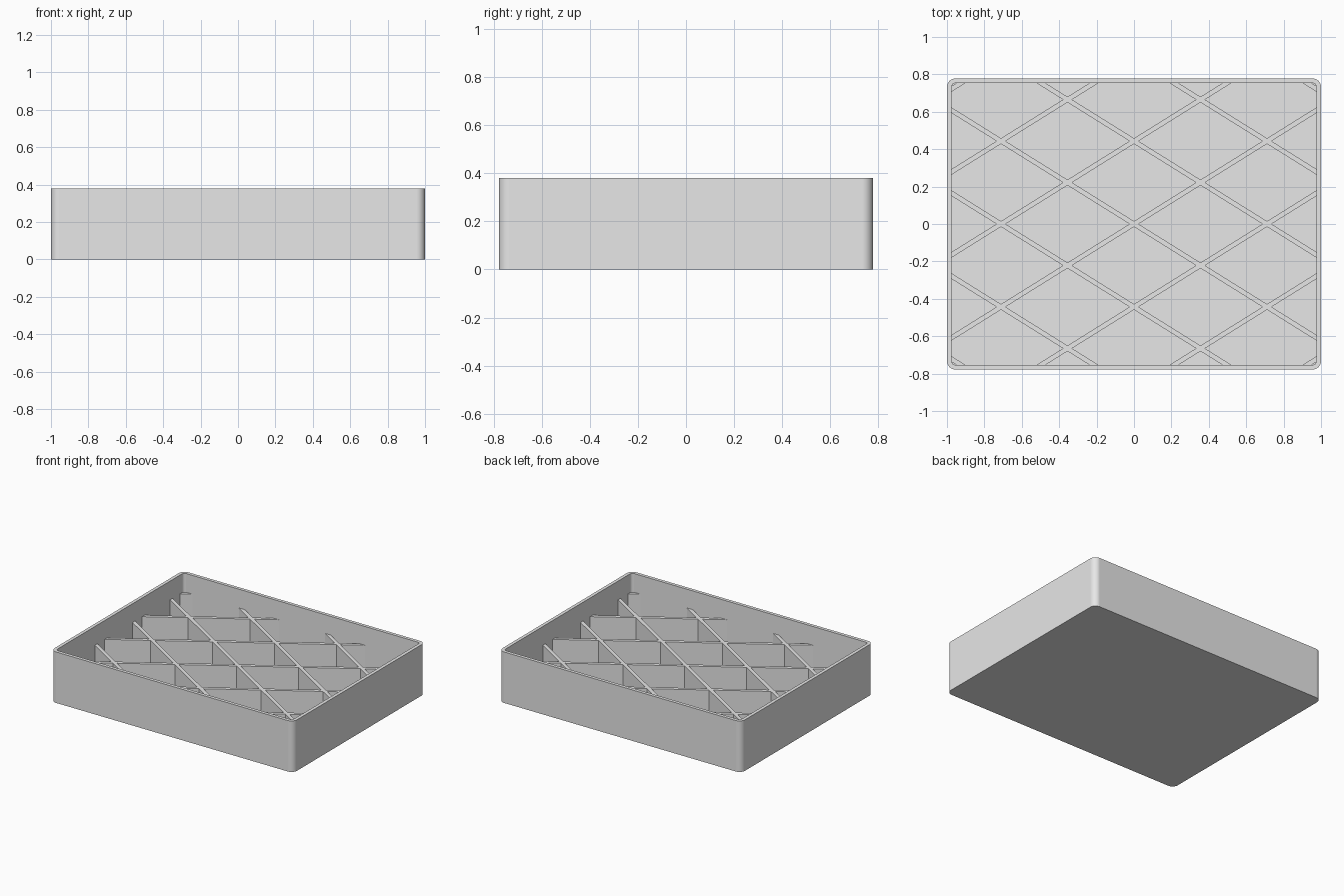
import bpy
import bmesh
from math import sin, cos, pi
from mathutils import Vector

cube = bpy.data.objects.get("Cube")
if cube:
    bpy.data.objects.remove(cube, do_unlink=True)

HALF_X, HALF_Y, HEIGHT = 1.0, 0.778, 0.38
WALL, RADIUS = 0.025, 0.045
FLOOR, RIB_TOP = 0.025, 0.24
STEP_X, STEP_Y = 0.3556, 0.2217      # half diagonals of a diamond cell
RIB_HALF = 0.015                     # half rib thickness measured along y
SEGMENTS = 8


def rounded_ring(bm, inset, z):
    """Vertices of a rounded rectangle, counter-clockwise."""
    r = RADIUS - inset
    verts = []
    for i, (sx, sy) in enumerate([(1, 1), (-1, 1), (-1, -1), (1, -1)]):
        for j in range(SEGMENTS + 1):
            a = (i + j / SEGMENTS) * pi / 2
            verts.append(bm.verts.new((sx * (HALF_X - RADIUS) + r * cos(a),
                                       sy * (HALF_Y - RADIUS) + r * sin(a), z)))
    return verts


def bridge(bm, a, b):
    for i in range(len(a)):
        j = (i + 1) % len(a)
        bm.faces.new((a[i], a[j], b[j], b[i]))


bm = bmesh.new()

# Outer shell, rim and inner wall down to the top of the ribs
rings = [rounded_ring(bm, 0, 0), rounded_ring(bm, 0, HEIGHT),
         rounded_ring(bm, WALL, HEIGHT), rounded_ring(bm, WALL, RIB_TOP)]
for lower, upper in zip(rings, rings[1:]):
    bridge(bm, lower, upper)
bm.faces.new(rings[0][::-1])
bm.faces.new(rings[-1])


def deck_faces():
    return [f for f in bm.faces if all(abs(v.co.z - RIB_TOP) < 1e-5 for v in f.verts)]


# Score the deck along both sides of every diagonal rib
slope = STEP_Y / STEP_X
ribs = [(s * slope, 2 * k * STEP_Y) for s in (-1, 1) for k in range(-3, 4)]
for m, c in ribs:
    for side in (-RIB_HALF, RIB_HALF):
        faces = deck_faces()
        edges = {e for f in faces for e in f.edges}
        verts = {v for f in faces for v in f.verts}
        bmesh.ops.bisect_plane(bm, geom=faces + list(edges) + list(verts), dist=1e-5,
                               plane_co=Vector((0, c + side, RIB_TOP)),
                               plane_no=Vector((-m, 1, 0)).normalized())


# Sink the diamond pockets between the ribs
def is_pocket(face):
    p = face.calc_center_median()
    return all(abs(p.y - m * p.x - c) > RIB_HALF for m, c in ribs)


pockets = [f for f in deck_faces() if is_pocket(f)]
sunk = bmesh.ops.extrude_discrete_faces(bm, faces=pockets)["faces"]
for f in sunk:
    for v in f.verts:
        v.co.z = FLOOR

bmesh.ops.recalc_face_normals(bm, faces=bm.faces[:])
mesh = bpy.data.meshes.new("divided_tray")
bm.to_mesh(mesh)
bm.free()

tray = bpy.data.objects.new("divided_tray", mesh)
bpy.context.collection.objects.link(tray)

# Plain grey material
grey = bpy.data.materials.new("light_grey")
grey.use_nodes = True
colour = (0.8, 0.8, 0.8, 1)
grey.diffuse_color = colour
grey.node_tree.nodes["Principled BSDF"].inputs["Base Color"].default_value = colour
mesh.materials.append(grey)

# Smooth corners, crisp rims and ribs
bpy.ops.object.select_all(action='DESELECT')
tray.select_set(True)
bpy.context.view_layer.objects.active = tray
bpy.ops.object.shade_smooth_by_angle(angle=pi / 6)
weighted = tray.modifiers.new("flat_walls", 'WEIGHTED_NORMAL')
weighted.keep_sharp = True
